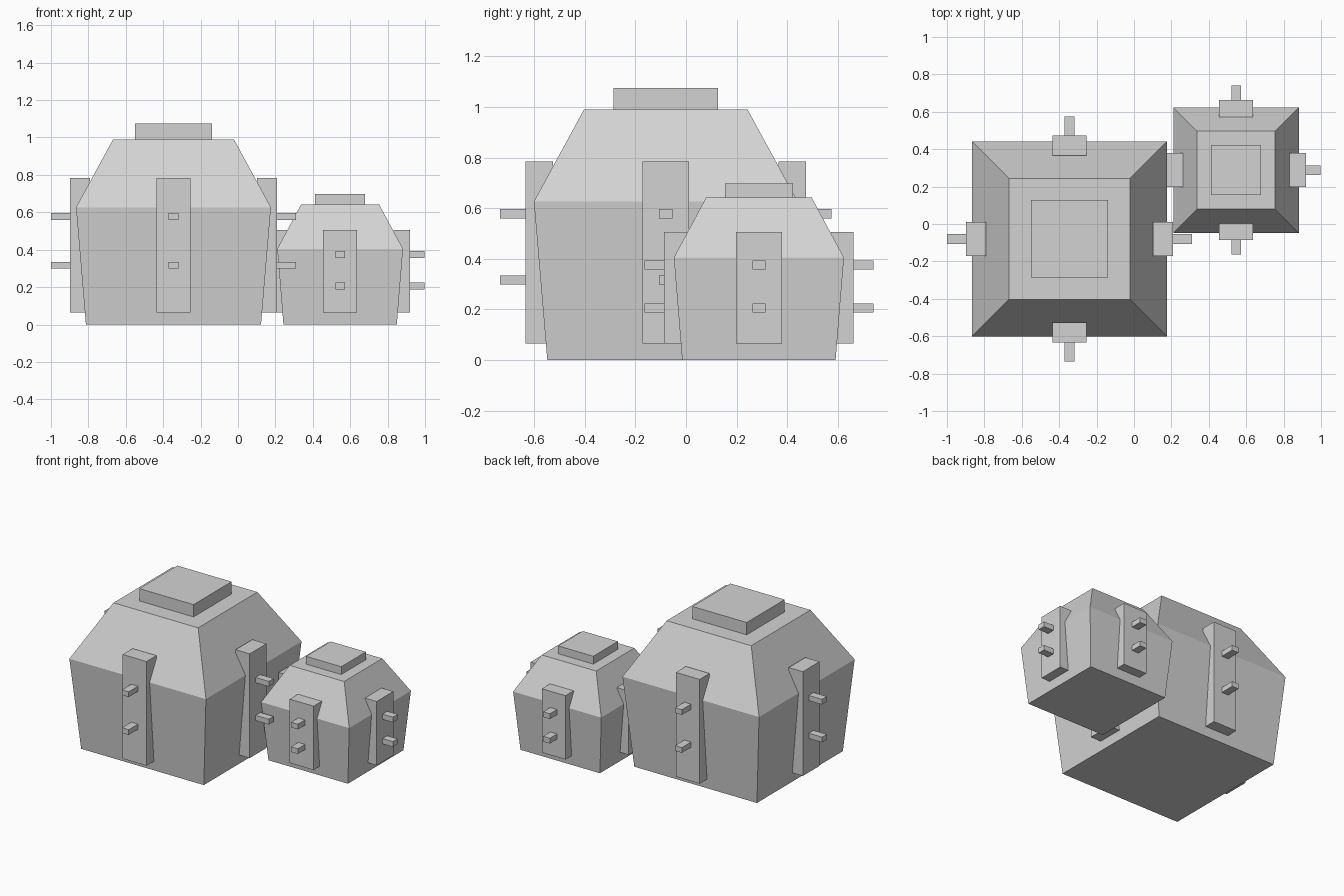
import bpy, bmesh, math
from mathutils import Matrix, Vector

if "Cube" in bpy.data.objects:
    bpy.data.objects.remove(bpy.data.objects["Cube"])

grey = bpy.data.materials.new("light grey")
grey.diffuse_color = (0.65, 0.65, 0.65, 1)
grey.use_nodes = True
grey.node_tree.nodes["Principled BSDF"].inputs["Base Color"].default_value = grey.diffuse_color


def add_object(name, bm):
    bmesh.ops.recalc_face_normals(bm, faces=bm.faces)
    mesh = bpy.data.meshes.new(name)
    bm.to_mesh(mesh)
    bm.free()
    mesh.materials.append(grey)
    obj = bpy.data.objects.new(name, mesh)
    bpy.context.collection.objects.link(obj)


def stacked_squares(name, cx, cy, rings):
    """Solid from square rings given as (half width, height)."""
    bm = bmesh.new()
    loops = [[bm.verts.new((cx + sx * h, cy + sy * h, z))
              for sx, sy in ((-1, -1), (1, -1), (1, 1), (-1, 1))] for h, z in rings]
    bm.faces.new(loops[0])
    bm.faces.new(loops[-1])
    for a, b in zip(loops, loops[1:]):
        for i in range(4):
            j = (i + 1) % 4
            bm.faces.new((a[i], a[j], b[j], b[i]))
    add_object(name, bm)


def side_box(name, cx, cy, side, near, far, half, z0, z1):
    """Box reaching outward from near to far on one of the four sides."""
    bm = bmesh.new()
    size = Vector((far - near, 2 * half, z1 - z0))
    centre = Vector(((near + far) / 2, 0, (z0 + z1) / 2))
    bmesh.ops.create_cube(bm, size=1, matrix=Matrix.Translation(centre) @ Matrix.Diagonal(size.to_4d()))
    turn = Matrix.Rotation(side * math.pi / 2, 4, 'Z')
    bmesh.ops.transform(bm, matrix=Matrix.Translation((cx, cy, 0)) @ turn, verts=bm.verts)
    add_object(name, bm)


def hut(label, cx, cy, body, cap, near, far, peg_end, top, pegs):
    stacked_squares(label + "_body", cx, cy, body)
    stacked_squares(label + "_roof_cap", cx, cy, cap)
    # One buttress with two pegs on every side
    for side in range(4):
        side_box(f"{label}_buttress_{side}", cx, cy, side, near, far, 0.091, 0.065, top)
        for n, z in enumerate(pegs):
            side_box(f"{label}_peg_{side}_{n}", cx, cy, side, far - 0.01, peg_end,
                     0.026, z - 0.018, z + 0.018)


hut("large_hut", -0.345, -0.08,
    [(0.468, 0), (0.521, 0.627), (0.323, 0.99)], [(0.207, 0.985), (0.207, 1.075)],
    0.446, 0.554, 0.655, 0.784, (0.317, 0.578))
hut("small_hut", 0.546, 0.288,
    [(0.303, 0), (0.336, 0.405), (0.208, 0.643)], [(0.134, 0.638), (0.134, 0.697)],
    0.285, 0.374, 0.452, 0.505, (0.206, 0.375))
